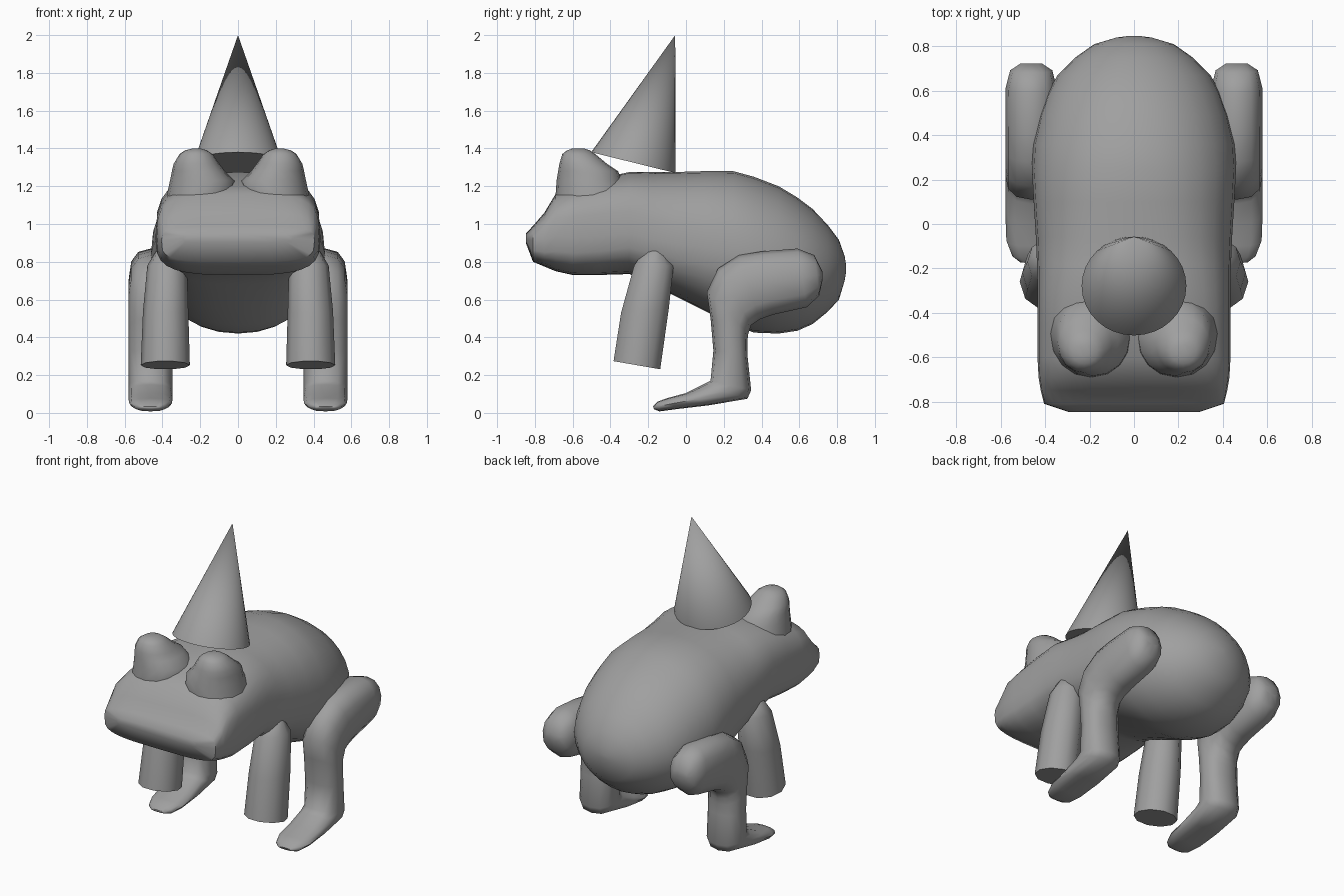
import bpy, bmesh, math

grey = bpy.data.materials.new("plain_grey")
grey.diffuse_color = (0.35, 0.35, 0.35, 1)


def spow(t, e):
    return math.copysign(abs(t) ** e, t)


def finish(name, bm, mirror=False, angle=50, subdivide=0):
    bmesh.ops.recalc_face_normals(bm, faces=bm.faces)
    me = bpy.data.meshes.new(name)
    bm.to_mesh(me)
    bm.free()
    me.materials.append(grey)
    ob = bpy.data.objects.new(name, me)
    bpy.context.collection.objects.link(ob)
    if mirror:
        ob.modifiers.new("mirror", "MIRROR")
    bpy.ops.object.select_all(action="DESELECT")
    ob.select_set(True)
    bpy.context.view_layer.objects.active = ob
    bpy.ops.object.shade_smooth_by_angle(angle=math.radians(angle))
    return ob


def loft(name, stations, sides, mirror=False, angle=50):
    """Rings through (A, B, x, half width, widest fraction, squareness)."""
    bm = bmesh.new()
    rings = []
    for (ay, az), (by, bz), x, w, f, n in stations:
        my, mz = by + (ay - by) * f, bz + (az - bz) * f
        ring = []
        for i in range(sides):
            a = 2 * math.pi * i / sides
            c, s = spow(math.cos(a), 2 / n), spow(math.sin(a), 2 / n)
            ey, ez = (ay, az) if s > 0 else (by, bz)
            ring.append(bm.verts.new((x + w * c, my + (ey - my) * abs(s),
                                      mz + (ez - mz) * abs(s))))
        rings.append(ring)
    for p, q in zip(rings, rings[1:]):
        for i in range(sides):
            j = (i + 1) % sides
            bm.faces.new((p[i], p[j], q[j], q[i]))
    bm.faces.new(rings[0])
    bm.faces.new(rings[-1])
    return finish(name, bm, mirror, angle)


# Body and head: y, top, bottom, half width, widest fraction, squareness
body = [
    (-.848, .95, .90, .29, .5, 4), (-.81, .99, .80, .405, .6, 4),
    (-.75, 1.06, .775, .42, .5, 4), (-.69, 1.16, .75, .43, .45, 3.6),
    (-.60, 1.20, .73, .435, .42, 3.4), (-.46, 1.24, .73, .435, .4, 3.2),
    (-.30, 1.275, .735, .435, .4, 2.9), (-.18, 1.275, .68, .437, .4, 2.6),
    (-.06, 1.275, .62, .442, .42, 2.4), (.10, 1.28, .54, .452, .45, 2.3),
    (.25, 1.28, .465, .46, .47, 2.2), (.36, 1.25, .425, .455, .48, 2.1),
    (.49, 1.20, .42, .425, .48, 2.1), (.59, 1.14, .435, .39, .49, 2),
    (.67, 1.08, .47, .345, .49, 2), (.75, .995, .535, .265, .49, 2),
    (.81, .915, .60, .18, .5, 2), (.84, .83, .70, .08, .5, 2),
    (.848, .78, .75, .02, .5, 2)]
loft("body", [((y, t), (y, b), 0, w, f, n) for y, t, b, w, f, n in body], 28)

# Raised eye mounds: height, inner x, outer x, front y, back y
eyes = [(1.02, .05, .39, -.69, -.28), (1.16, .01, .375, -.69, -.30),
        (1.23, .02, .36, -.685, -.34), (1.28, .07, .35, -.677, -.36),
        (1.32, .10, .34, -.67, -.42), (1.37, .135, .31, -.655, -.48),
        (1.39, .165, .28, -.63, -.51), (1.40, .20, .24, -.60, -.54)]
loft("eye_mound", [((f, z), (b, z), (i + o) / 2, (o - i) / 2, .5, 2.1)
                   for z, i, o, f, b in eyes], 16, True)

# Front legs: straight stumps with a flat end
loft("front_leg", [
    ((-.17, .89), (-.13, .888), .372, .02, .5, 2),
    ((-.22, .865), (-.10, .84), .372, .065, .5, 2),
    ((-.28, .78), (-.06, .78), .375, .105, .5, 2),
    ((-.35, .53), (-.085, .55), .383, .12, .5, 2),
    ((-.39, .275), (-.13, .23), .385, .13, .5, 2)], 10, True)

# Hind legs: thigh, shin and foot in one bent tube
hind = [
    ((.722, .75), (.722, .70), .05), ((.68, .835), (.705, .62), .095),
    ((.59, .87), (.64, .56), .115), ((.40, .855), (.46, .52), .117),
    ((.28, .835), (.39, .495), .117), ((.17, .765), (.345, .465), .117),
    ((.11, .64), (.33, .42), .117), ((.13, .50), (.325, .38), .117),
    ((.145, .33), (.325, .31), .117), ((.13, .17), (.345, .12), .117),
    ((.09, .15), (.325, .075), .117), ((0, .105), (.12, .04), .117),
    ((-.10, .078), (-.05, .02), .112), ((-.15, .06), (-.14, .008), .085),
    ((-.175, .035), (-.17, .02), .05)]
loft("hind_leg", [(a, b, .463, w, .5, 2.4) for a, b, w in hind], 12, True, 60)

# Party hat: cone leaning back, resting behind the eyes
bm = bmesh.new()
ring = []
for i in range(32):
    a = 2 * math.pi * i / 32
    s = math.sin(a)
    ring.append(bm.verts.new((.236 * math.cos(a), -.279 + .223 * s, 1.325 - .055 * s)))
tip = bm.verts.new((0, -.057, 2))
for i in range(32):
    bm.faces.new((ring[i], ring[(i + 1) % 32], tip))
bm.faces.new(ring)
finish("party_hat", bm)
